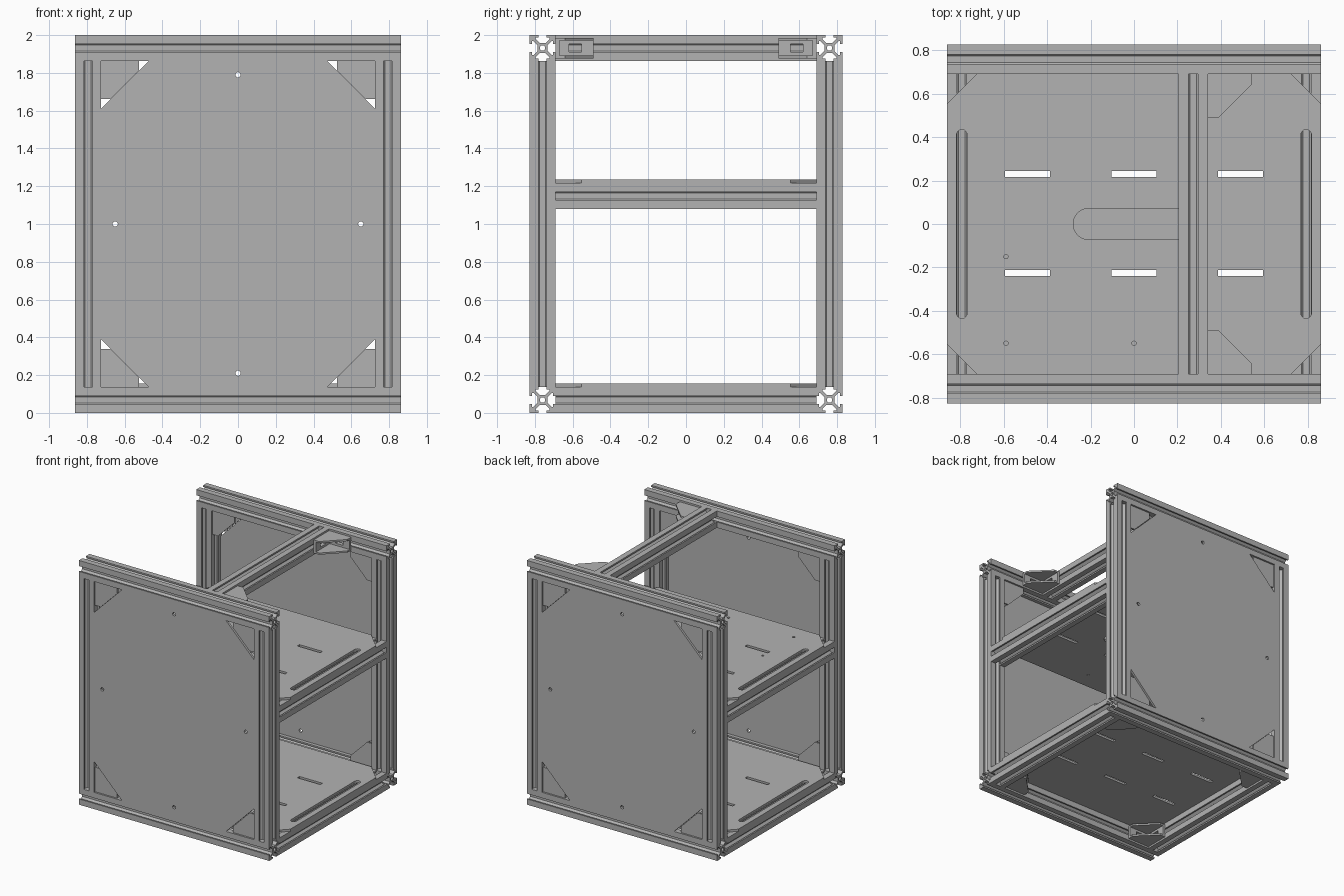
import bpy, bmesh
from math import cos, sin, pi
from mathutils import Matrix, Vector

if "Cube" in bpy.data.objects:
    bpy.data.objects.remove(bpy.data.objects["Cube"])

# Material
grey = bpy.data.materials.new("light grey metal")
grey.use_nodes = True
colour = (0.45, 0.45, 0.45, 1)
grey.diffuse_color = colour
grey.node_tree.nodes["Principled BSDF"].inputs["Base Color"].default_value = colour

# Main sizes
X, Y, Z = 0.862, 0.828, 2.0     # half width, half depth, full height
W = 0.137                       # bar width
H = W / 2
IX, IY = X - W, Y - W           # inner faces of the frame
CX, CY = X - H, Y - H           # bar centre lines
T = 0.018                       # sheet thickness
AX, AY, AZ = Vector((1, 0, 0)), Vector((0, 1, 0)), Vector((0, 0, 1))


def frame(origin, u, v):
    u, v = Vector(u), Vector(v)
    return Matrix.Translation(origin) @ Matrix((u, v, u.cross(v))).transposed().to_4x4()


def rect(hw, hh, cx=0, cy=0):
    return [(cx + a * hw, cy + b * hh) for a, b in ((-1, -1), (1, -1), (1, 1), (-1, 1))]


def circle(r, cx=0, cy=0, n=16):
    return [(cx + r * cos(2 * pi * i / n), cy + r * sin(2 * pi * i / n)) for i in range(n)]


def stadium(hw, hh, cx=0, cy=0, n=8):
    """Slot with round ends along its longer direction."""
    r = min(hw, hh)
    pts = []
    for k in range(4):
        sx, sy = (1, -1, -1, 1)[k], (1, 1, -1, -1)[k]
        for i in range(n + 1):
            a = (k + i / n) * pi / 2
            pts.append((cx + sx * (hw - r) + r * cos(a), cy + sy * (hh - r) + r * sin(a)))
    return [p for i, p in enumerate(pts) if (Vector(p) - Vector(pts[i - 1])).length > 1e-5]


def clipped_rect(hw, hh, c):
    return [(-hw + c, -hh), (hw - c, -hh), (hw, -hh + c), (hw, hh - c),
            (hw - c, hh), (-hw + c, hh), (-hw, hh - c), (-hw, -hh + c)]


def solid(name, pieces):
    """Each piece: outline and hole loops, thickness, placement."""
    bm = bmesh.new()
    for loops, depth, matrix in pieces:
        curve = bpy.data.curves.new(name, 'CURVE')
        curve.dimensions = '2D'
        curve.fill_mode = 'BOTH'
        curve.extrude = depth / 2
        for loop in loops:
            s = curve.splines.new('POLY')
            s.points.add(len(loop) - 1)
            for p, (a, b) in zip(s.points, loop):
                p.co = (a, b, 0, 1)
            s.use_cyclic_u = True
        tmp = bpy.data.objects.new(name + "_tmp", curve)
        bpy.context.scene.collection.objects.link(tmp)
        dg = bpy.context.evaluated_depsgraph_get()
        mesh = bpy.data.meshes.new_from_object(tmp.evaluated_get(dg))
        mesh.transform(matrix)
        bm.from_mesh(mesh)
        bpy.data.objects.remove(tmp)
        bpy.data.curves.remove(curve)
        bpy.data.meshes.remove(mesh)
    bmesh.ops.remove_doubles(bm, verts=bm.verts, dist=1e-5)
    bmesh.ops.recalc_face_normals(bm, faces=bm.faces)
    for f in bm.faces:
        f.smooth = False
        f.material_index = 0
    out = bpy.data.meshes.new(name)
    bm.to_mesh(out)
    bm.free()
    out.materials.clear()
    out.materials.append(grey)
    ob = bpy.data.objects.new(name, out)
    bpy.context.scene.collection.objects.link(ob)
    return ob


# Slotted bar section: one eighth, mirrored and turned four times
eighth = [(.39, .23), (.71, .55), (.82, .55), (.82, .32), (1, .32)]
quarter = eighth + [(1, 1)] + [(b, a) for a, b in reversed(eighth)]
section = []
for k in range(4):
    c, s = (1, 0, -1, 0)[k], (0, 1, 0, -1)[k]
    section += [((a * c - b * s) * H, (a * s + b * c) * H) for a, b in quarter]
bar_loops = [section, circle(0.21 * H, n=12)]


def bar(name, centre, length, axis):
    u, v = {'X': (AY, AZ), 'Y': (AZ, AX), 'Z': (AX, AY)}[axis]
    solid(name, [(bar_loops, length, frame(centre, u, v))])


def bracket(name, origin, u, v):
    """Corner bracket: two gussets and two drilled legs."""
    L, lip, w, t = 0.2, 0.05, 0.108, 0.02
    u, v, o = Vector(u), Vector(v), Vector(origin)
    n = u.cross(v)
    gusset = [(0, 0), (L, 0), (L, lip), (lip, L), (0, L)]
    pieces = [([gusset], 0.014, frame(o + n * s * (w / 2 - 0.007), u, v)) for s in (-1, 1)]
    leg = [rect(L / 2, w / 2 - 0.014, L / 2), rect(0.033, 0.022, L / 2 + 0.005)]
    pieces += [(leg, t, frame(o + q * t / 2, p, n)) for p, q in ((u, v), (v, u))]
    solid(name, pieces)


# Frame bars
for sy, end in ((-1, "front"), (1, "back")):
    for z, level in ((H, "bottom"), (Z - H, "top")):
        bar(f"{end}_{level}_beam", (0, sy * CY, z), 2 * X, 'X')
    for sx, side in ((-1, "right"), (1, "left")):
        bar(f"{end}_{side}_post", (sx * CX, sy * CY, Z / 2), Z - 2 * W, 'Z')
MID = 1.148
for sx, side in ((-1, "right"), (1, "left")):
    for z, level in ((H, "bottom"), (MID, "middle")):
        bar(f"{side}_{level}_rail", (sx * CX, 0, z), 2 * IY, 'Y')
BAR_X = 0.273
bar("top_cross_bar", (BAR_X, 0, Z - H), 2 * IY, 'Y')

# Front and back panels, flush with the frame
panel = [clipped_rect(IX, Z / 2 - W, 0.253)]
panel += [circle(0.014, a, b) for a, b in ((0, .79), (0, -.79), (.65, 0), (-.65, 0))]
for sy, end in ((-1, "front"), (1, "back")):
    solid(f"{end}_panel", [(panel, T, frame((0, sy * (Y - T / 2), Z / 2), AX, AZ))])

# Shelves with slots
shelf = [clipped_rect(X, IY, 0.138)]
shelf += [rect(0.104, 0.014, x, y) for x in (-.49, 0, .49) for y in (-.225, .23)]
shelf += [stadium(0.024, 0.435, sx * CX) for sx in (-1, 1)]
extra = [stadium(0.28, 0.072)]
extra += [circle(0.01, a, b) for a, b in ((-.59, -.15), (-.59, -.55), (0, -.55))]
solid("bottom_shelf", [(shelf, T, frame((0, 0, W + T / 2), AX, AY))])
solid("middle_shelf", [(shelf + extra, T, frame((0, 0, MID + H + T / 2), AX, AY))])

# Corner brackets
for sy, end in ((-1, "front"), (1, "back")):
    for sx, side in ((-1, "right"), (1, "left")):
        for z, up, level in ((W, 1, "lower"), (Z - W, -1, "upper")):
            bracket(f"{end}_{side}_{level}_bracket", (sx * IX, sy * CY, z), -sx * AX, up * AZ)
        bracket(f"{end}_{side}_floor_bracket", (sx * IX, sy * IY, H), -sx * AX, -sy * AY)
    bracket(f"{end}_cross_bar_bracket", (BAR_X + H, sy * IY, Z - H), AX, -sy * AY)
